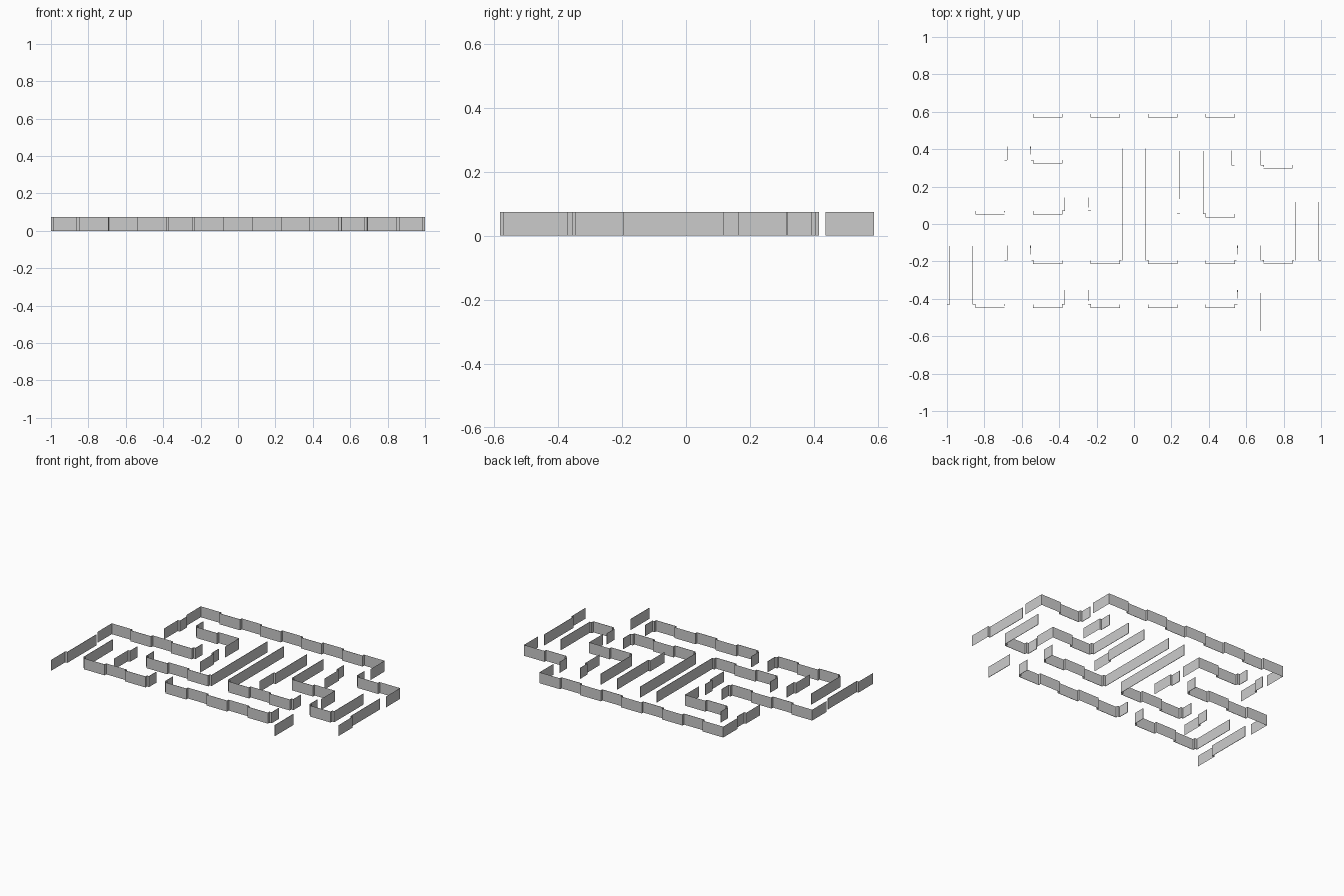
import bpy

if "Cube" in bpy.data.objects:
    bpy.data.objects.remove(bpy.data.objects["Cube"])

HEIGHT = 0.074     # wall height
INSET = 0.015      # passages are slightly narrower than rooms
ROOM = 0.152       # depth of a room side wall
STEP = 0.017       # passage walls sit back from room walls


def col(k):
    """x of the k-th column boundary (13 columns across 2 units)"""
    return (2 * k - 13) / 13


def sheets(name, paths, thickness=0.0):
    """Upright wall panels standing along plan polylines"""
    if not paths:
        return
    verts, faces = [], []
    for path in paths:
        base = len(verts)
        for x, y in path:
            verts += [(x, y, 0), (x, y, HEIGHT)]
        for i in range(len(path) - 1):
            a = base + 2 * i
            faces.append((a, a + 2, a + 3, a + 1))
    mesh = bpy.data.meshes.new(name)
    mesh.from_pydata(verts, [], faces)
    ob = bpy.data.objects.new(name, mesh)
    bpy.context.collection.objects.link(ob)
    if thickness:
        mod = ob.modifiers.new("thickness", "SOLIDIFY")
        mod.thickness = thickness
        mod.offset = 0


def wall(name, y, k0, k1, left=None, right=None):
    """Stepped wall over columns k0..k1. An end given as a y value runs up
    a passage to that y; an end of None turns down along a room side."""
    rooms, passages = [], []
    for k, end, side in ((k0, left, -1), (k1, right, 1)):
        x = col(k)
        if end is None:
            rooms.append([(x, y), (x, y - ROOM)])
        else:
            xi = x + side * INSET
            passages.append([(x, y), (xi, y), (xi, end)])
    for k in range(k0, k1):
        a, b = col(k), col(k + 1)
        if k % 2 == 0:
            rooms.append([(a, y), (b, y)])
        else:
            passages.append([(a, y), (a, y - STEP), (b, y - STEP), (b, y)])
    sheets(name + "_room_walls", rooms)
    sheets(name + "_passage_walls", passages, 0.003)


# Back row
wall("back", 0.588, 2, 11)

# Upper rows
wall("upper_left_stub", 0.342, 2, 2, None, 0.415)
wall("upper_left", 0.342, 3, 5, 0.415, None)
wall("upper_right_stub", 0.315, 10, 10, 0.392, None)
wall("upper_right", 0.315, 11, 13, 0.392, None)

# Middle rows
wall("middle_left", 0.07, 0, 4, None, 0.142)
wall("middle_left_stub", 0.07, 5, 5, 0.142, None)
wall("middle_right_stub", 0.054, 8, 8, None, 0.39)
wall("middle_right", 0.054, 9, 11, 0.39, None)

# Lower rows
wall("lower_left_stub", -0.195, 2, 2, None, -0.115)
wall("lower_left", -0.195, 3, 6, -0.115, 0.404)
wall("lower_right", -0.195, 7, 10, 0.404, -0.115)
wall("lower_far_right", -0.195, 11, 12, -0.115, 0.118)
wall("lower_right_stub", -0.195, 13, 13, 0.118, None)
# the outer passage wall of the last stub sits inside the right edge

# Front row
wall("front_left_stub", -0.43, 0, 0, None, -0.118)
wall("front_left", -0.43, 1, 4, -0.118, -0.353)
wall("front_right", -0.43, 5, 10, -0.353, -0.353)
x = col(11) - INSET
sheets("front_end_panel", [[(x, -0.37), (x, -0.572)]], 0.003)
